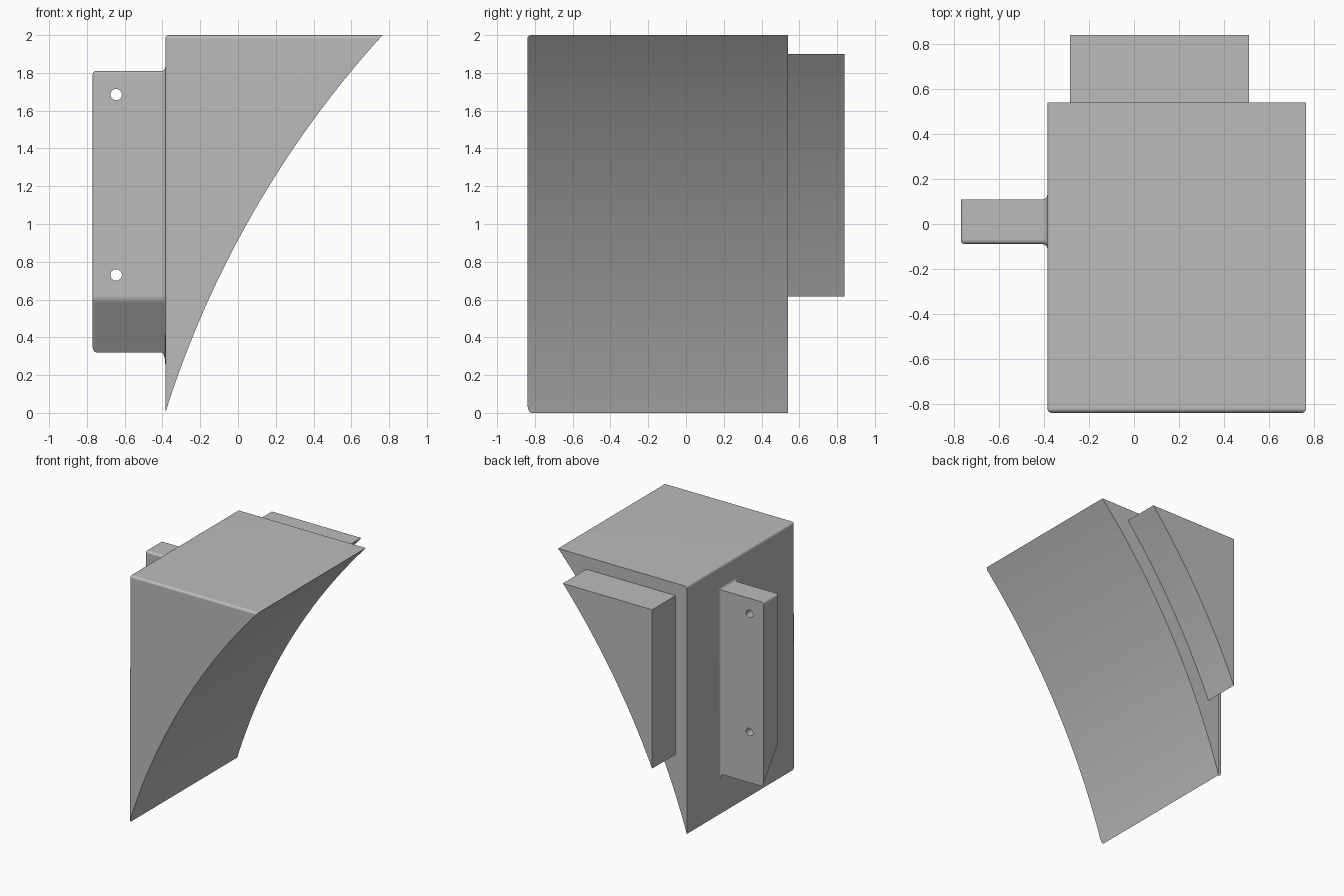
import bpy, bmesh, math
from mathutils import Vector

cube = bpy.data.objects.get("Cube")
if cube:
    bpy.data.objects.remove(cube, do_unlink=True)

grey = bpy.data.materials.new("plain_grey")
grey.use_nodes = True
colour = (0.5, 0.5, 0.5, 1)
grey.diffuse_color = colour
grey.node_tree.nodes["Principled BSDF"].inputs["Base Color"].default_value = colour

RADIUS = 0.02
WALL, TOP, TIP_X = -0.385, 2.0, 0.765


def prism(points, shift):
    """Closed outline pushed along a vector."""
    bm = bmesh.new()
    cap = bm.faces.new([bm.verts.new(p) for p in points])
    new = bmesh.ops.extrude_face_region(bm, geom=[cap], use_keep_orig=True)["geom"]
    bmesh.ops.translate(bm, vec=shift, verts=[v for v in new if isinstance(v, bmesh.types.BMVert)])
    bmesh.ops.recalc_face_normals(bm, faces=bm.faces)
    return bm


def round_edges(bm, rule):
    edges = [e for e in bm.edges if rule(*(v.co for v in e.verts))]
    bmesh.ops.bevel(bm, geom=edges, offset=RADIUS, offset_type='OFFSET', segments=4,
                    profile=0.5, affect='EDGES', clamp_overlap=False)


def make(name, bm):
    mesh = bpy.data.meshes.new(name)
    bm.to_mesh(mesh)
    bm.free()
    mesh.materials.append(grey)
    obj = bpy.data.objects.new(name, mesh)
    bpy.context.collection.objects.link(obj)
    return obj


def smooth(obj):
    bpy.ops.object.select_all(action='DESELECT')
    obj.select_set(True)
    bpy.context.view_layer.objects.active = obj
    bpy.ops.object.shade_smooth_by_angle(angle=math.radians(35))
    obj.modifiers.new("flat_normals", 'WEIGHTED_NORMAL').keep_sharp = True


# Hollow arc shared by the main block and the rear block
low, high = Vector((WALL, 0)), Vector((TIP_X, TOP))
chord = high - low
sag = 0.125
arc_radius = chord.length_squared / (8 * sag) + sag / 2
normal = Vector((chord.y, -chord.x)).normalized()
centre = (low + high) / 2 + normal * (arc_radius - sag)


def wedge_outline(left, top, radius, y, steps=40):
    """Upright left side, flat top, concave arc on the right."""
    start = math.pi - math.acos((centre.x - left) / radius)
    end = math.pi - math.asin((top - centre.y) / radius)
    angles = [start + (end - start) * i / steps for i in range(steps + 1)]
    arc = [(centre.x + radius * math.cos(a), y, centre.y + radius * math.sin(a)) for a in angles]
    return arc + [(left, y, top)]


# Main block, rounded where the wall, top and front meet
FRONT, BACK = -0.84, 0.54
bm = prism(wedge_outline(WALL, TOP, arc_radius, FRONT), (0, BACK - FRONT, 0))


def main_rounded(a, b):
    def both(axis, value):
        return abs(a[axis] - value) < 1e-3 and abs(b[axis] - value) < 1e-3
    return both(0, WALL) + both(1, FRONT) + both(2, TOP) >= 2


round_edges(bm, main_rounded)
smooth(make("main_block", bm))

# Smaller rear block, following the same arc
smooth(make("rear_block", prism(
    wedge_outline(-0.285, 1.9, arc_radius + 0.125, BACK - 0.02), (0, 0.32, 0))))

# Side flange with a sloped foot
OUTER, FLANGE_BACK = -0.77, 0.11
root = WALL - RADIUS
section = [(-0.09, 1.81), (FLANGE_BACK, 1.81), (FLANGE_BACK, 0.32), (-0.09, 0.6)]
bm = prism([(OUTER, y, z) for y, z in section], (root - OUTER, 0, 0))
round_edges(bm, lambda a, b: not (a.y > FLANGE_BACK - 1e-3 and b.y > FLANGE_BACK - 1e-3)
            and not (a.x > root - 1e-3 and b.x > root - 1e-3))

# Flared fillet where the flange meets the wall
bm.faces.ensure_lookup_table()
cap = max(bm.faces, key=lambda f: f.calc_center_median().x)
base = [v.co.copy() for v in cap.verts]
axis = Vector((1, 0, 0))
mitres = []
for i, p in enumerate(base):
    n1 = (p - base[i - 1]).normalized().cross(axis)
    n2 = (base[(i + 1) % len(base)] - p).normalized().cross(axis)
    mitres.append((n1 + n2) / (1 + n1.dot(n2)))
STEPS = 4
for k in range(1, STEPS + 1):
    t = k / STEPS * math.pi / 2
    cap = bmesh.ops.extrude_discrete_faces(bm, faces=[cap])["faces"][0]
    for v, p, m in zip(cap.verts, base, mitres):
        v.co = p + axis * RADIUS * math.sin(t) + m * RADIUS * (1 - math.cos(t))
bmesh.ops.recalc_face_normals(bm, faces=bm.faces)
flange = make("side_flange", bm)

# Two bolt holes through the flange
bm = bmesh.new()
for z in (0.73, 1.685):
    ring = bmesh.ops.create_circle(bm, cap_ends=True, radius=0.03, segments=32)["verts"]
    for v in ring:
        v.co = Vector((v.co.x - 0.645, -0.3, v.co.y + z))
new = bmesh.ops.extrude_face_region(bm, geom=bm.faces[:], use_keep_orig=True)["geom"]
bmesh.ops.translate(bm, vec=(0, 0.6, 0), verts=[v for v in new if isinstance(v, bmesh.types.BMVert)])
bmesh.ops.recalc_face_normals(bm, faces=bm.faces)
cutter = make("hole_cutter", bm)
cutter.hide_render = True
cut = flange.modifiers.new("holes", 'BOOLEAN')
cut.operation, cut.solver, cut.object = 'DIFFERENCE', 'EXACT', cutter
bpy.context.view_layer.objects.active = flange
bpy.ops.object.modifier_apply(modifier=cut.name)
bpy.data.objects.remove(cutter, do_unlink=True)
smooth(flange)
